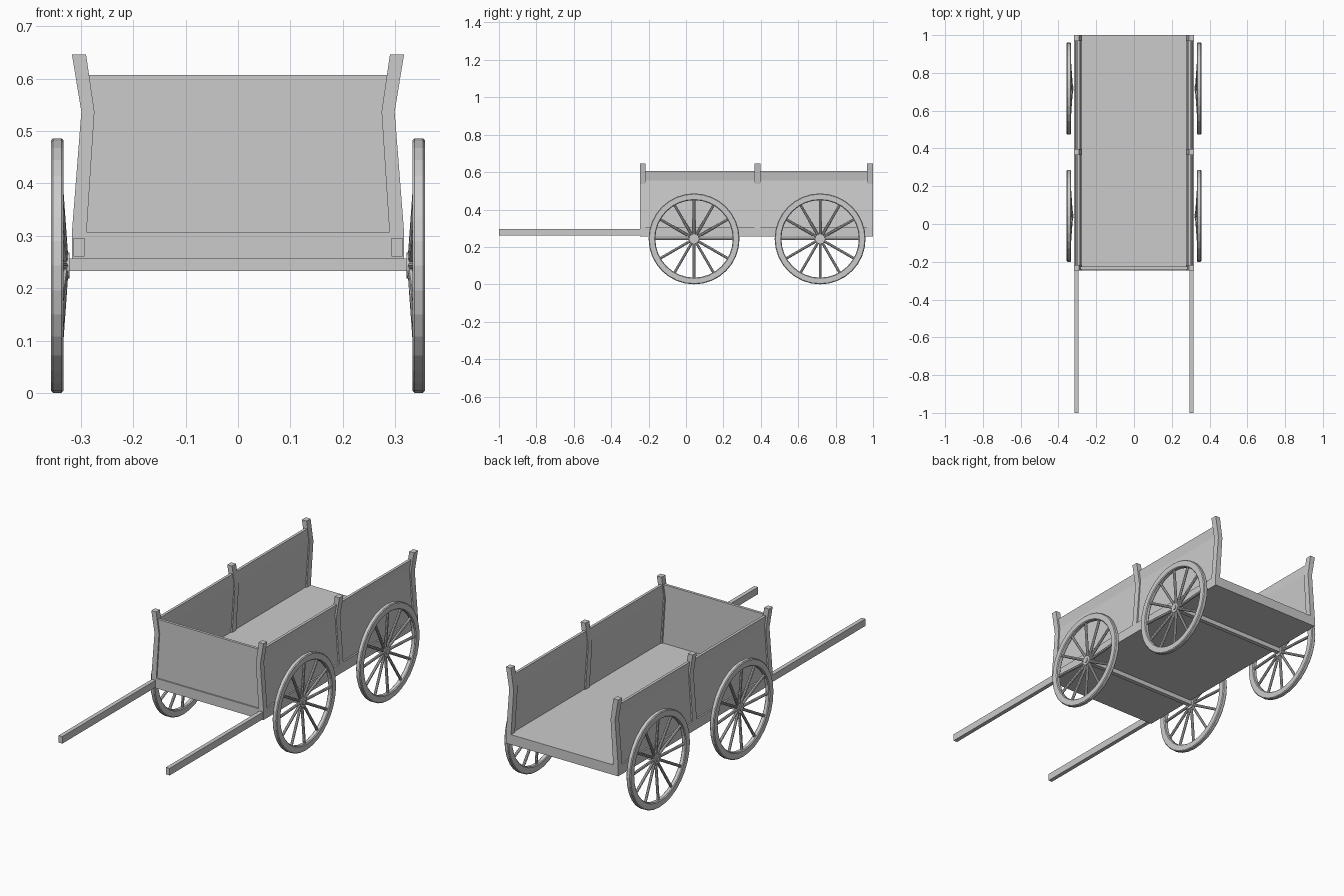
import bpy, bmesh, math
from mathutils import Vector, Matrix

cube = bpy.data.objects.get("Cube")
if cube:
    bpy.data.objects.remove(cube, do_unlink=True)

GREY = (0.6, 0.6, 0.6, 1)
wood = bpy.data.materials.new("plain_grey")
wood.use_nodes = True
wood.diffuse_color = GREY
wood.node_tree.nodes["Principled BSDF"].inputs["Base Color"].default_value = GREY


def finish(bm, name):
    bmesh.ops.recalc_face_normals(bm, faces=bm.faces)
    mesh = bpy.data.meshes.new(name)
    bm.to_mesh(mesh)
    bm.free()
    mesh.materials.append(wood)
    obj = bpy.data.objects.new(name, mesh)
    bpy.context.collection.objects.link(obj)
    return obj


def extrude_y(name, profile, y0, y1):
    """Closed x-z profile extruded from y0 to y1."""
    bm = bmesh.new()
    face = bm.faces.new([bm.verts.new((x, y0, z)) for x, z in profile])
    new = bmesh.ops.extrude_face_region(bm, geom=[face])["geom"]
    verts = [v for v in new if isinstance(v, bmesh.types.BMVert)]
    bmesh.ops.translate(bm, verts=verts, vec=(0, y1 - y0, 0))
    return finish(bm, name)


def box(name, x0, x1, y0, y1, z0, z1):
    return extrude_y(name, [(x0, z0), (x1, z0), (x1, z1), (x0, z1)], y0, y1)


def rod(bm, a, b, radius, sides):
    a, b = Vector(a), Vector(b)
    turn = (b - a).to_track_quat('Z', 'Y').to_matrix().to_4x4()
    bmesh.ops.create_cone(bm, cap_ends=True, segments=sides, radius1=radius, radius2=radius,
                          depth=(b - a).length, matrix=Matrix.Translation((a + b) / 2) @ turn)


FRONT, BACK = -0.247, 1.0
BED_TOP, WALL_TOP = 0.307, 0.607
HUB_Z, RADIUS = 0.243, 0.243

# Bed and front board
box("bed", -0.317, 0.317, FRONT, BACK, 0.256, BED_TOP)
extrude_y("front_board", [(-0.3, BED_TOP), (0.3, BED_TOP), (0.284, 0.537), (0.292, WALL_TOP),
                          (-0.292, WALL_TOP), (-0.284, 0.537)], -0.24, -0.226)

# Bent side boards, posts and shafts
BOARD = [(0.309, BED_TOP), (0.292, 0.555), (0.301, WALL_TOP),
         (0.287, WALL_TOP), (0.279, 0.555), (0.296, BED_TOP)]
POST = [(0.317, BED_TOP), (0.299, 0.537), (0.317, 0.646),
        (0.290, 0.646), (0.274, 0.537), (0.289, BED_TOP)]
POSTS = {"front": (FRONT, -0.217), "middle": (0.366, 0.398), "rear": (0.968, BACK)}
for side, s in (("left", 1), ("right", -1)):
    extrude_y(side + "_side_board", [(s * x, z) for x, z in BOARD], FRONT + 0.01, BACK - 0.005)
    for place, (y0, y1) in POSTS.items():
        extrude_y(f"{side}_{place}_post", [(s * x, z) for x, z in POST], y0, y1)
    box(side + "_shaft", s * 0.293, s * 0.314, -1, FRONT, 0.26, 0.296)


def wheel(name, s, y):
    # Rim: chamfered cross-section spun round the hub
    bm = bmesh.new()
    hub = Vector((0, y, HUB_Z))
    c, inner, outer = 0.004, 0.207, RADIUS
    section = [(0.333, inner + c), (0.333, outer - c), (0.333 + c, outer), (0.357 - c, outer),
               (0.357, outer - c), (0.357, inner + c), (0.357 - c, inner), (0.333 + c, inner)]
    verts = [bm.verts.new((s * x, y, HUB_Z + r)) for x, r in section]
    edges = [bm.edges.new((verts[i - 1], verts[i])) for i in range(len(verts))]
    bmesh.ops.spin(bm, geom=verts + edges, cent=hub, axis=(1, 0, 0),
                   angle=math.tau, steps=32, use_merge=True)
    bmesh.ops.remove_doubles(bm, verts=bm.verts, dist=0.0001)
    finish(bm, name + "_rim")

    # Dished spokes
    bm = bmesh.new()
    for i in range(12):
        a = math.tau * i / 12
        d = Vector((0, math.sin(a), math.cos(a)))
        rod(bm, hub + d * 0.015 + Vector((s * 0.331, 0, 0)),
            hub + d * 0.212 + Vector((s * 0.345, 0, 0)), 0.007, 8)
    finish(bm, name + "_spokes")

    # Hub with a small cap
    bm = bmesh.new()
    rod(bm, hub + Vector((s * 0.322, 0, 0)), hub + Vector((s * 0.342, 0, 0)), 0.025, 16)
    rod(bm, hub + Vector((s * 0.342, 0, 0)), hub + Vector((s * 0.346, 0, 0)), 0.012, 16)
    finish(bm, name + "_hub")


# Axles and wheels
for place, y in (("front", 0.043), ("rear", 0.717)):
    box(place + "_axle", -0.328, 0.328, y - 0.011, y + 0.011, 0.233, 0.257)
    wheel(f"left_{place}_wheel", 1, y)
    wheel(f"right_{place}_wheel", -1, y)
